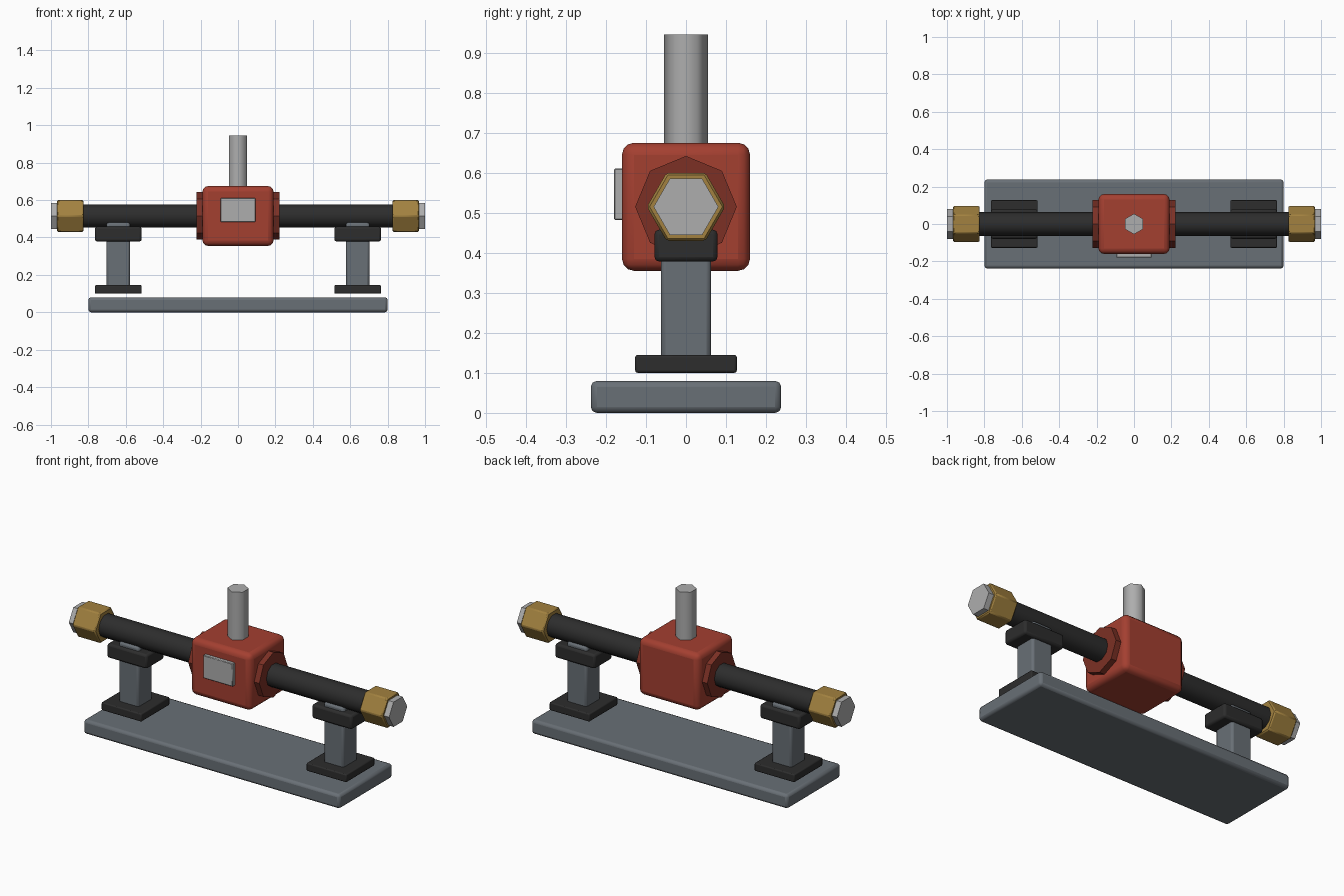
import bpy, math

cube = bpy.data.objects.get("Cube")
if cube:
    bpy.data.objects.remove(cube, do_unlink=True)


def material(name, rgb):
    m = bpy.data.materials.new(name)
    m.use_nodes = True
    m.diffuse_color = (*rgb, 1)
    m.node_tree.nodes["Principled BSDF"].inputs["Base Color"].default_value = (*rgb, 1)
    return m


RED = material("red_paint", (0.37, 0.05, 0.03))
DARK_RED = material("dark_red_paint", (0.2, 0.03, 0.018))
STEEL = material("steel", (0.42, 0.42, 0.42))
SLATE = material("slate_metal", (0.14, 0.16, 0.18))
BLACK = material("black_rubber", (0.026, 0.026, 0.026))
BRASS = material("brass", (0.36, 0.22, 0.05))


def finish(name, mat, bevel, segments, angle):
    ob = bpy.context.object
    ob.name = name
    ob.data.materials.append(mat)
    bpy.ops.object.transform_apply(location=False, rotation=True, scale=True)
    bpy.ops.object.shade_smooth_by_angle(angle=math.radians(angle))
    if bevel:
        mod = ob.modifiers.new("Bevel", 'BEVEL')
        mod.width = bevel
        mod.segments = segments
        mod.limit_method = 'ANGLE'
        mod.angle_limit = math.radians(35)
    return ob


def box(name, mat, x, y, z, bevel=0.0, segments=2):
    """Box from (low, high) pairs on each axis."""
    pairs = (x, y, z)
    bpy.ops.mesh.primitive_cube_add(size=1, location=[(a + b) / 2 for a, b in pairs])
    bpy.context.object.scale = [b - a for a, b in pairs]
    return finish(name, mat, bevel, segments, 35)


def rod(name, mat, sides, radius, lo, hi, bevel=0.0, angle=30):
    """Prism along x at pipe height, with a corner pointing along y."""
    bpy.ops.mesh.primitive_cylinder_add(
        vertices=sides, radius=radius, depth=hi - lo,
        location=((lo + hi) / 2, 0, AXIS), rotation=(0, math.pi / 2, 0))
    return finish(name, mat, bevel, 1, angle)


AXIS = 0.515

# Base and central valve body
box("base_plate", SLATE, (-0.8, 0.8), (-0.238, 0.238), (0, 0.08), 0.015)
box("valve_body", RED, (-0.19, 0.19), (-0.16, 0.16), (0.355, 0.675), 0.03, 3)
box("front_plate", STEEL, (-0.093, 0.093), (-0.18, -0.15), (0.482, 0.611), 0.003, 1)
rod("pipe", BLACK, 10, 0.064, -0.87, 0.87, angle=50)

# Six-sided stem with soft shading
bpy.ops.mesh.primitive_cylinder_add(vertices=6, radius=0.055, depth=0.345,
                                    location=(0, 0, 0.7725))
finish("stem", STEEL, 0, 1, 65)

# Matching parts on both sides
for side, s in (("left", 1), ("right", -1)):
    def span(a, b):
        return tuple(sorted((s * a, s * b)))

    rod(side + "_flange", DARK_RED, 8, 0.127, *span(0.15, 0.222))
    rod(side + "_nut", BRASS, 6, 0.098, *span(0.825, 0.968), 0.006)
    rod(side + "_end_cap", STEEL, 6, 0.081, *span(0.94, 1.0))
    box(side + "_foot", BLACK, span(0.515, 0.765), (-0.127, 0.127), (0.1, 0.145), 0.006)
    box(side + "_post", SLATE, span(0.577, 0.703), (-0.063, 0.063), (0.12, 0.48), 0.012)
    box(side + "_saddle", BLACK, span(0.515, 0.765), (-0.079, 0.079), (0.378, 0.458), 0.012)
